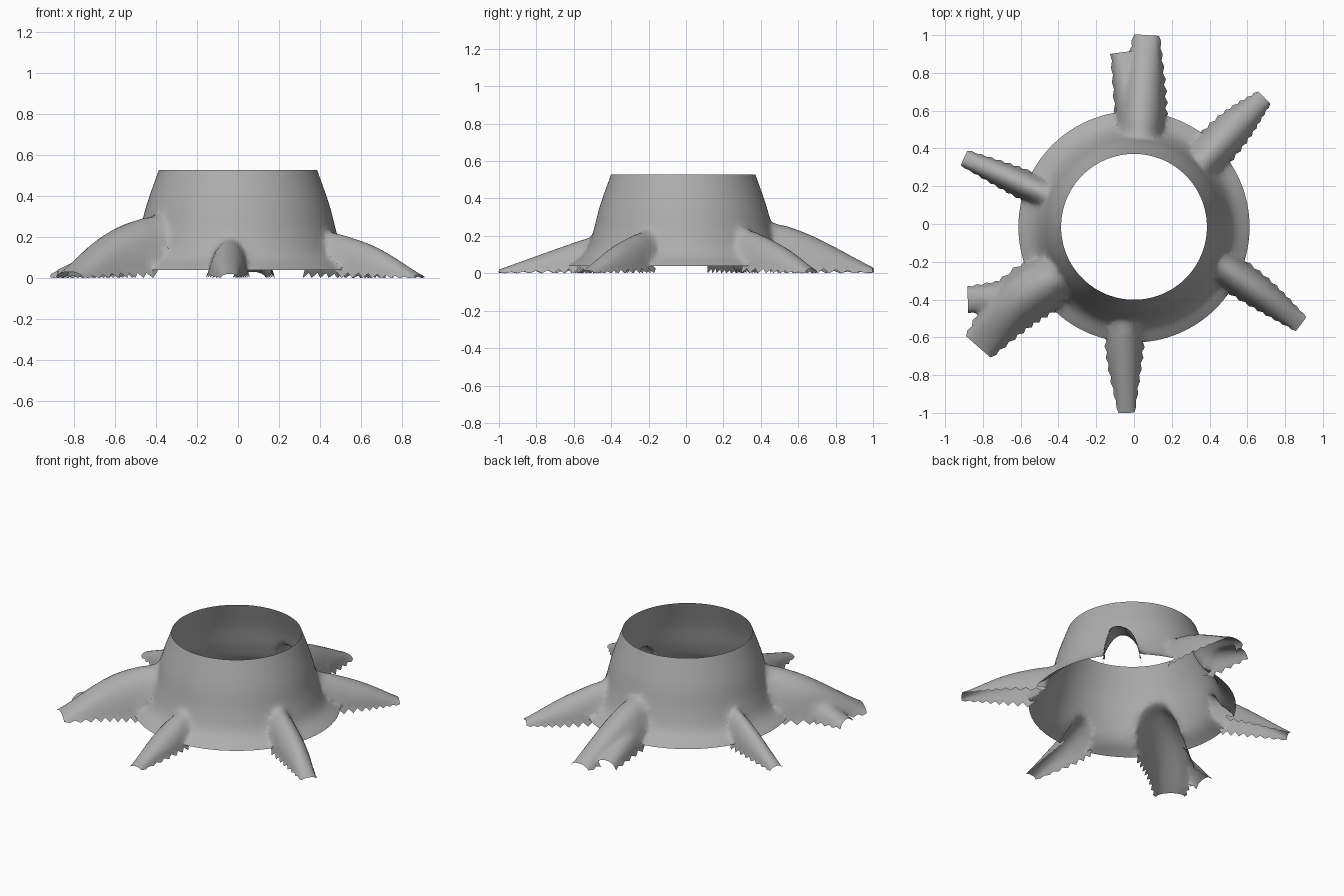
import bpy, bmesh, math
from mathutils import Vector

if "Cube" in bpy.data.objects:
    bpy.data.objects.remove(bpy.data.objects["Cube"])

CY = -0.015  # trunk centre in y


def material(name, c):
    m = bpy.data.materials.new(name)
    m.diffuse_color = (c, c, c, 1)
    m.use_nodes = True
    m.node_tree.nodes["Principled BSDF"].inputs["Base Color"].default_value = m.diffuse_color
    return m


bark = material("grey bark", 0.42)
cap = material("temporary cap", 0.42)   # marks the open ends, removed below


def spline(pts, n):
    """Catmull-Rom resampling of equal-length tuples, straight at both ends."""
    first = [2 * a - b for a, b in zip(pts[0], pts[1])]
    last = [2 * a - b for a, b in zip(pts[-1], pts[-2])]
    p = [first] + list(pts) + [last]
    out = []
    for i in range(1, len(p) - 2):
        for k in range(n):
            t = k / n
            out.append([0.5 * (2 * b + (c - a) * t + (2 * a - 5 * b + 4 * c - d) * t * t
                               + (3 * b - a - 3 * c + d) * t ** 3)
                        for a, b, c, d in zip(*p[i - 1:i + 3])])
    return out + [list(pts[-1])]


def loft(name, rings, cap_sides):
    """Closed solid through rings; its ends and the listed sides are caps."""
    bm = bmesh.new()
    vs = [[bm.verts.new(q) for q in r] for r in rings]
    n = len(vs[0])
    for a, b in zip(vs, vs[1:]):
        for i in range(n):
            j = (i + 1) % n
            f = bm.faces.new((a[i], a[j], b[j], b[i]))
            f.material_index = int(i in cap_sides)
    for r in (vs[0], vs[-1]):
        bm.faces.new(r).material_index = 1
    bmesh.ops.recalc_face_normals(bm, faces=bm.faces)
    bmesh.ops.triangulate(bm, faces=bm.faces)
    me = bpy.data.meshes.new(name)
    bm.to_mesh(me)
    bm.free()
    me.materials.append(bark)
    me.materials.append(cap)
    ob = bpy.data.objects.new(name, me)
    bpy.context.collection.objects.link(ob)
    return ob


def unite(target, other):
    """Union, retried with the other solver if a large part goes missing."""
    before = target.data.copy()
    for solver in ("EXACT", "MANIFOLD"):
        mod = target.modifiers.new("join", "BOOLEAN")
        mod.operation, mod.solver, mod.object = "UNION", solver, other
        bpy.ops.object.modifier_apply(modifier=mod.name)
        if len(target.data.polygons) > 0.95 * len(before.polygons):
            bpy.data.objects.remove(other)
            return
        target.data = before.copy()
    bpy.data.objects.remove(other)


# Flared trunk (radius, height)
profile = [(0.612, 0.04), (0.53, 0.105), (0.485, 0.21), (0.445, 0.36), (0.386, 0.528)]
SEG = 128
rings = [[(r * math.cos(2 * math.pi * i / SEG), CY + r * math.sin(2 * math.pi * i / SEG), z)
          for i in range(SEG)] for r, z in spline(profile, 6)]
stump = loft("stump", rings, ())

# Roots from trunk to tip: x, y, crest height, half width
roots = {
    "back_root": [(0.03, 0.34, 0.31, 0.13), (0.045, 0.65, 0.21, 0.12), (0.068, 1.0, 0.03, 0.065)],
    "back_branch": [(0.0, 0.5, 0.2, 0.09), (-0.055, 0.91, 0.05, 0.065)],
    "back_right_root": [(0.3, 0.26, 0.27, 0.11), (0.52, 0.5, 0.15, 0.095), (0.69, 0.67, 0.025, 0.045)],
    "left_root": [(-0.4, 0.125, 0.23, 0.085), (-0.64, 0.235, 0.15, 0.07), (-0.9, 0.35, 0.025, 0.042)],
    "front_left_root": [(-0.3, -0.22, 0.34, 0.14), (-0.6, -0.4, 0.235, 0.14), (-0.825, -0.65, 0.03, 0.085)],
    "front_left_branch": [(-0.6, -0.39, 0.18, 0.1), (-0.88, -0.4, 0.04, 0.065)],
    "front_root": [(-0.03, -0.38, 0.24, 0.09), (-0.05, -0.65, 0.145, 0.095), (-0.04, -1.0, 0.02, 0.042)],
    "front_right_root": [(0.38, -0.17, 0.25, 0.1), (0.66, -0.36, 0.155, 0.082), (0.885, -0.53, 0.015, 0.045)],
}
N = 18
bpy.context.view_layer.objects.active = stump
for number, (name, pts) in enumerate(roots.items()):
    path = spline(pts, 11)
    depth = -0.1 - 0.013 * number               # hidden skirt keeps the solids apart
    rings = []
    for k, (x, y, h, w) in enumerate(path):
        a, b = path[max(k - 1, 0)], path[min(k + 1, len(path) - 1)]
        d = Vector((b[0] - a[0], b[1] - a[1])).normalized()
        ring = []
        for i in range(N + 1):
            ang = math.pi * (i / N - 0.5)
            z, s = (h * math.cos(ang) ** 0.9 if 0 < i < N else 0), w * math.sin(ang)
            if i in (0, N):                     # ragged hem
                s *= 1.12 if k % 2 else 1.0
                z = 0.0 if k % 2 else min(0.025, h * 0.15)
            ring.append((x + d.y * s, y - d.x * s, z))
        for s in (w, -w):
            ring.append((x + d.y * s, y - d.x * s, depth))
        rings.append(ring)
    unite(stump, loft(name, rings, (N, N + 1, N + 2)))

# Open the ends, trim below the trunk, soften the root joints
bm = bmesh.new()
bm.from_mesh(stump.data)
drop = []
for f in bm.faces:
    c = f.calc_center_median()
    if f.material_index == 1 or (c.z < 0.04 and math.hypot(c.x, c.y - CY) < 0.57):
        drop.append(f)
bmesh.ops.delete(bm, geom=drop, context="FACES")
bmesh.ops.remove_doubles(bm, verts=bm.verts, dist=0.002)
bmesh.ops.triangulate(bm, faces=[f for f in bm.faces if len(f.verts) > 4])
near = {v for e in bm.edges if len(e.link_faces) == 2 and e.calc_face_angle_signed(0) < -0.3
        for v in e.verts}
for _ in range(2):
    near |= {e.other_vert(v) for v in near for e in v.link_edges}
near = [v for v in near if not v.is_boundary]
for _ in range(5):
    bmesh.ops.smooth_vert(bm, verts=near, factor=0.5, use_axis_x=True, use_axis_y=True, use_axis_z=True)
bm.to_mesh(stump.data)
bm.free()
stump.data.materials.pop(index=1)
bpy.data.materials.remove(cap)
stump.select_set(True)
bpy.ops.object.shade_smooth_by_angle(angle=math.radians(60))
